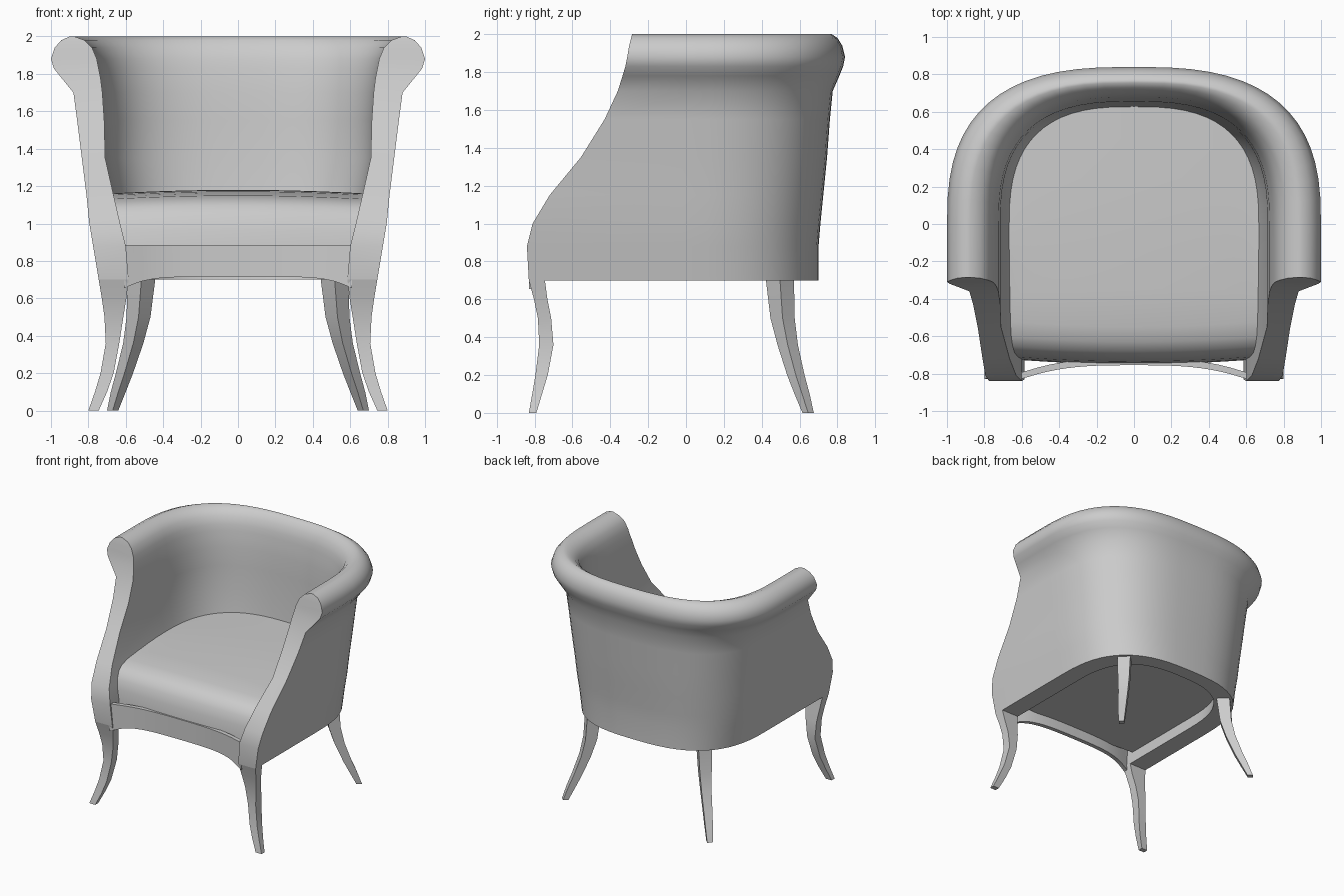
import bpy, bmesh, math

if "Cube" in bpy.data.objects:
    bpy.data.objects.remove(bpy.data.objects["Cube"])


def make(name, verts, faces, angle=40):
    me = bpy.data.meshes.new(name)
    bm = bmesh.new()
    vs = [bm.verts.new(v) for v in verts]
    for f in faces:
        bm.faces.new([vs[i] for i in f])
    bmesh.ops.recalc_face_normals(bm, faces=bm.faces[:])
    bm.to_mesh(me)
    bm.free()
    ob = bpy.data.objects.new(name, me)
    bpy.context.collection.objects.link(ob)
    bpy.ops.object.select_all(action='DESELECT')
    ob.select_set(True)
    bpy.context.view_layer.objects.active = ob
    bpy.ops.object.shade_smooth_by_angle(angle=math.radians(angle))
    return ob


def loft(name, rings, angle=40):
    """Skin equal closed loops; the two end loops are capped by strips."""
    n, m = len(rings[0]), len(rings)
    verts = [p for r in rings for p in r]
    faces = [(i * n + j, i * n + (j + 1) % n, (i + 1) * n + (j + 1) % n, (i + 1) * n + j)
             for i in range(m - 1) for j in range(n)]
    for base in (0, (m - 1) * n):
        for k in range(n // 2 - 1):
            faces.append((base + k, base + k + 1, base + n - 2 - k, base + n - 1 - k))
    return make(name, verts, faces, angle)


def tub(a, b, t, y0=-0.02, e=2 / 2.75):
    """Point on the rounded U plan, t from 0 (right) to pi (left)."""
    c, s = math.cos(t), max(0.0, math.sin(t))
    return math.copysign(a * abs(c) ** e, c), y0 + (b - y0) * s ** e


# Wrap-around back and arms: z, front y, outer x, outer back y, inner x, inner back y
LEVELS = [
    (.70, -.83, .745, .70, .585, .58), (.88, -.84, .775, .70, .60, .60),
    (1.0, -.81, .795, .71, .63, .61), (1.15, -.72, .81, .725, .665, .625),
    (1.35, -.555, .835, .745, .71, .64), (1.55, -.43, .86, .76, .715, .65),
    (1.70, -.36, .88, .775, .725, .655), (1.78, -.335, .945, .81, .735, .665),
    (1.83, -.32, .985, .83, .745, .672), (1.88, -.31, 1.0, .84, .755, .68),
    (1.94, -.30, .98, .825, .78, .70), (1.98, -.29, .945, .80, .82, .73),
    (2.0, -.285, .90, .77, .875, .755)]
STEPS = 32


def shell_ring(i):
    out, inn = [], []
    for z, yf, ao, bo, ai, bi in LEVELS:
        for side, a, b in ((out, ao, bo), (inn, ai, bi)):
            if i < 0 or i > STEPS:
                side.append((a if i < 0 else -a, yf, z))
            else:
                side.append((*tub(a, b, math.pi * i / STEPS), z))
    return out + inn[::-1]


loft("back_and_arms", [shell_ring(i) for i in range(-1, STEPS + 2)])


# Seat cushion: crowned, rounded front edge, bowed front line
def front_y(x):
    return -.755 - .075 * min(1, abs(x) / .6) ** 3


FRONT = [(0, .80), (.005, .88), (.015, .96), (.035, 1.03), (.07, 1.08), (.12, 1.11), (.2, 1.13)]
rings = []
for i in range(33):
    s = math.sin((i / 32 - .5) * math.pi)
    x = .69 * s
    yf = -.75 + .03 * s ** 2
    yb = -.02 + .68 * max(0, 1 - abs(s) ** 2.75) ** (1 / 2.75)
    crown = .02 * (1 - s * s)
    ring = [(x, yf + d, z + crown * max(0, (z - .88) / .25)) for d, z in FRONT]
    for k in range(1, 7):
        u = k / 6
        y = yf + .2 + (yb - yf - .2) * u
        ring.append((x, y, 1.13 + crown + .03 * math.sin(math.pi * .5 * min(1, u * 1.5))))
    ring.append((x, yb, .80))
    rings.append(ring)
loft("seat", rings)

# Front rail: thin bowed board with an arched lower edge
rings = []
for i in range(25):
    x = -.61 + 1.22 * i / 24
    y, lo = front_y(x), .715 - .06 * min(1, abs(x) / .6) ** 6
    rings.append([(x, y, lo), (x, y, .885), (x, y + .035, .885), (x, y + .035, lo)])
loft("front_rail", rings)

# Front legs: z, inner x, outer x, front y, back y
FRONT_LEG = [(0, .745, .80, -.83, -.79), (.1, .70, .765, -.812, -.76),
             (.2, .665, .735, -.795, -.73), (.36, .635, .707, -.775, -.70),
             (.5, .613, .714, -.782, -.712), (.6, .597, .728, -.803, -.732),
             (.70, .585, .745, -.83, -.745)]
# Back legs: z, centre x, centre y, half diagonal
BACK_LEG = [(0, .67, .645, .03), (.1, .64, .613, .04), (.2, .607, .58, .046),
            (.36, .56, .537, .054), (.5, .532, .51, .064), (.72, .515, .495, .075)]
for side, m in (("right", 1), ("left", -1)):
    loft("front_leg_" + side, [[(m * a, c, z), (m * b, c, z), (m * b, d, z), (m * a, d, z)]
                               for z, a, b, c, d in FRONT_LEG])
    loft("back_leg_" + side, [[(m * (x + r), y, z), (m * x, y + r, z), (m * (x - r), y, z), (m * x, y - r, z)]
                              for z, x, y, r in BACK_LEG])
